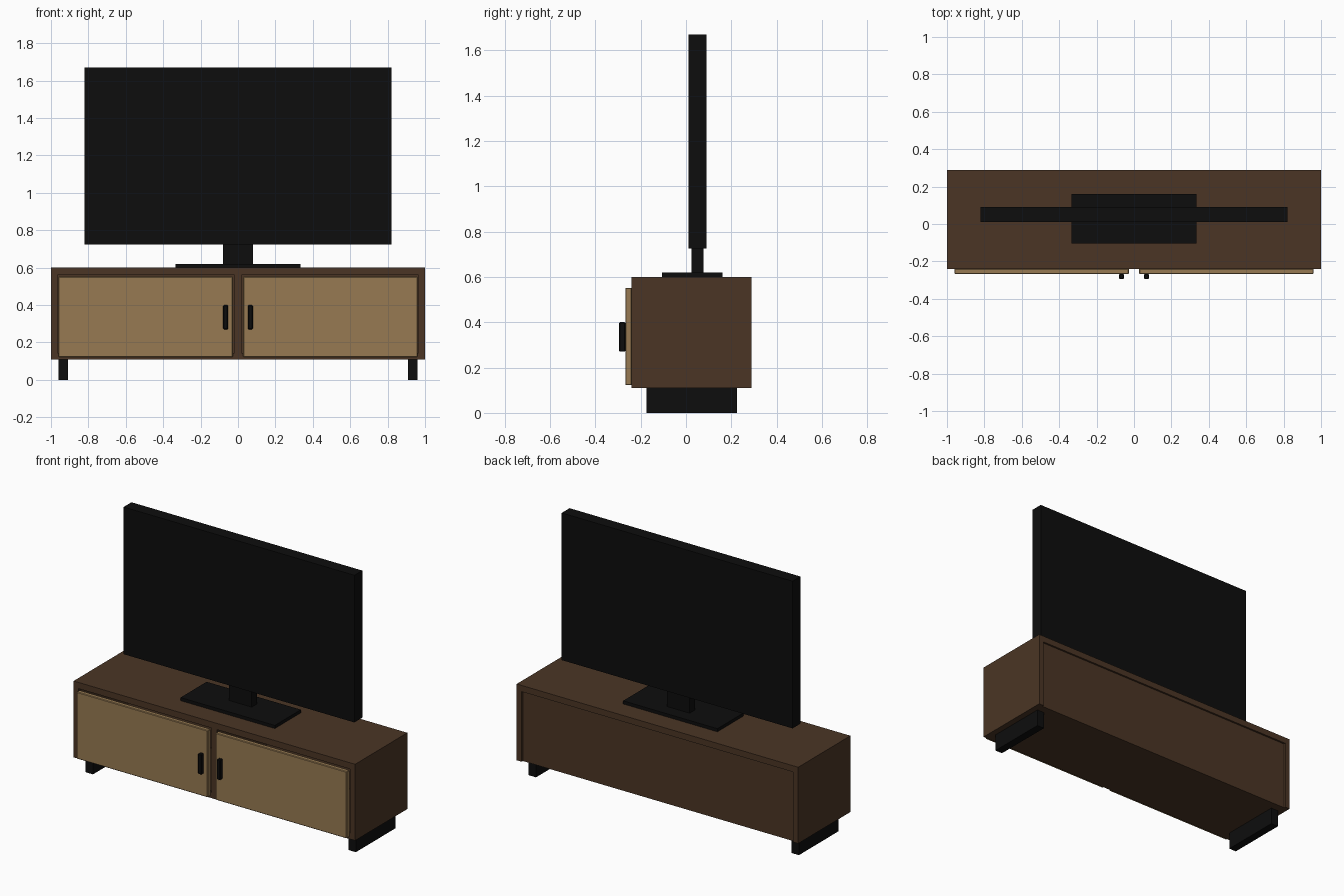
import bpy

if "Cube" in bpy.data.objects:
    bpy.data.objects.remove(bpy.data.objects["Cube"])


def material(name, rgb):
    m = bpy.data.materials.new(name)
    m.diffuse_color = (*rgb, 1)
    m.use_nodes = True
    m.node_tree.nodes["Principled BSDF"].inputs["Base Color"].default_value = m.diffuse_color
    return m


WOOD = material("dark_wood", (0.070, 0.036, 0.018))
TAN = material("light_wood", (0.310, 0.195, 0.085))
BLACK = material("black", (0.004, 0.004, 0.004))


def box(name, x, y, z, mat, bevel=0.0):
    """Box from (min, max) ranges along each axis."""
    bpy.ops.mesh.primitive_cube_add(
        size=1, location=[(a + b) / 2 for a, b in (x, y, z)])
    o = bpy.context.object
    o.name = name
    o.scale = [b - a for a, b in (x, y, z)]
    bpy.ops.object.transform_apply(location=False, rotation=False, scale=True)
    o.data.materials.append(mat)
    if bevel:
        mod = o.modifiers.new("edge", 'BEVEL')
        mod.width = bevel
        mod.segments = 1
    return o


def pair(name, x, y, z, mat, bevel=0.0):
    """Two boxes mirrored across x = 0."""
    box("right_" + name, x, y, z, mat, bevel)
    box("left_" + name, (-x[1], -x[0]), y, z, mat, bevel)


# Cabinet carcass
FRONT, REAR = -0.24, 0.29
box("cabinet_top", (-1, 1), (FRONT, REAR), (0.56, 0.60), WOOD)
pair("cabinet_side", (0.965, 1), (FRONT, REAR), (0.11, 0.56), WOOD)
box("cabinet_bottom", (-0.965, 0.965), (FRONT, REAR - 0.03), (0.11, 0.145), WOOD)
box("cabinet_back", (-0.965, 0.965), (REAR - 0.03, REAR - 0.012), (0.11, 0.56), WOOD)
box("centre_divider", (-0.02, 0.02), (FRONT, REAR - 0.03), (0.145, 0.56), WOOD)

# Doors, handles and legs
pair("door", (0.027, 0.96), (-0.268, -0.238), (0.122, 0.552), TAN, 0.004)
pair("handle", (0.054, 0.079), (-0.295, -0.267), (0.27, 0.40), BLACK, 0.004)
pair("leg", (0.908, 0.96), (-0.175, 0.225), (0, 0.11), BLACK)

# Television
box("stand_base", (-0.335, 0.335), (-0.105, 0.16), (0.60, 0.62), BLACK)
box("stand_neck", (-0.08, 0.08), (0.025, 0.077), (0.62, 0.73), BLACK)
box("screen", (-0.82, 0.82), (0.01, 0.09), (0.725, 1.67), BLACK)
